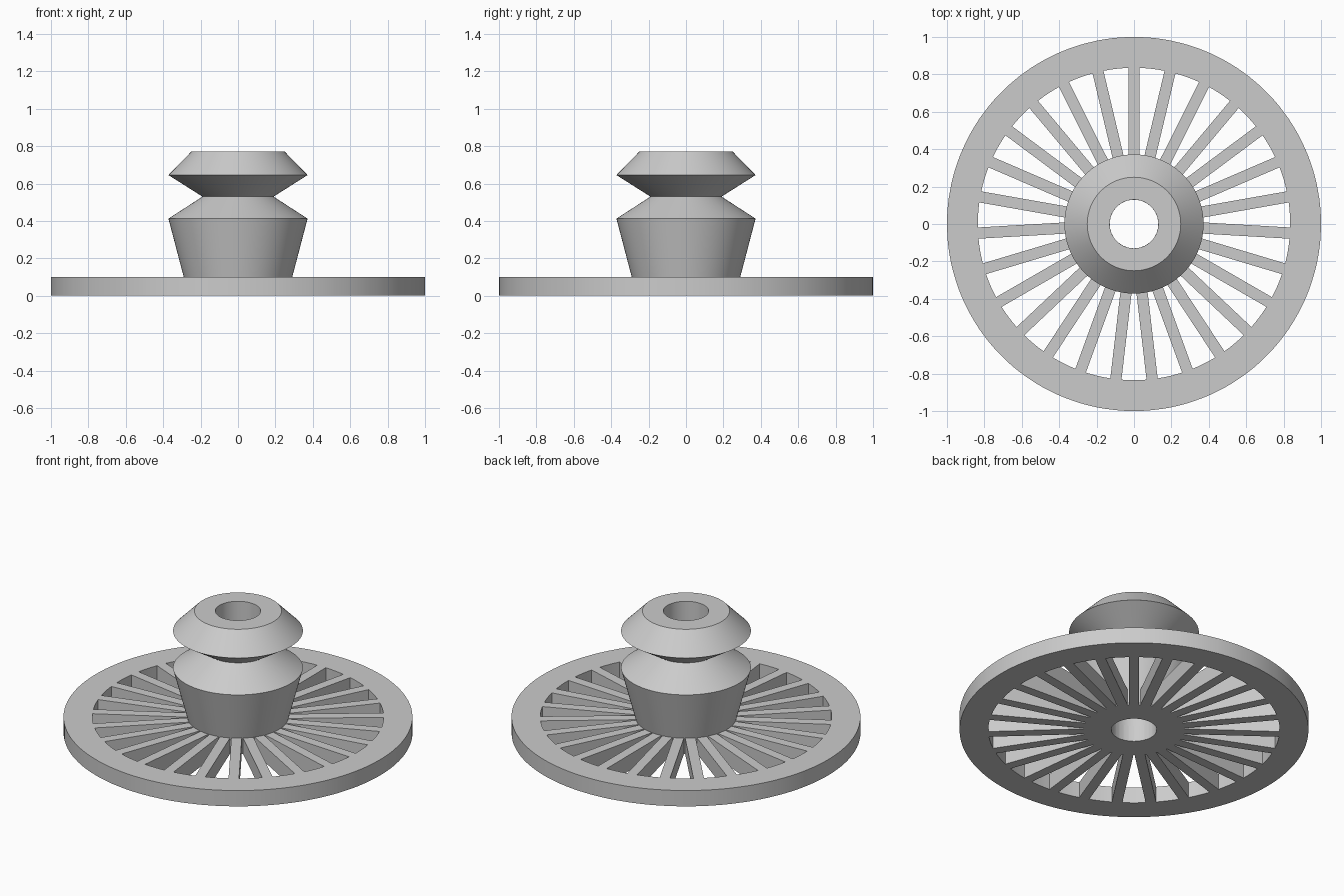
import bpy, bmesh
from math import sin, cos, asin, pi, tau, radians

if "Cube" in bpy.data.objects:
    bpy.data.objects.remove(bpy.data.objects["Cube"])

SPOKES = 27
BORE, HUB, RIM_IN, RIM_OUT = 0.13, 0.29, 0.835, 1.0
HALF_WIDTH = 0.03
THICKNESS = 0.1
ARC = 4            # divisions across each window

grey = bpy.data.materials.new("light_grey")
grey.use_nodes = True
colour = (0.6, 0.6, 0.6, 1)
grey.diffuse_color = colour
grey.node_tree.nodes["Principled BSDF"].inputs["Base Color"].default_value = colour


def finish(bm, name):
    bmesh.ops.recalc_face_normals(bm, faces=bm.faces)
    mesh = bpy.data.meshes.new(name)
    bm.to_mesh(mesh)
    bm.free()
    mesh.materials.append(grey)
    obj = bpy.data.objects.new(name, mesh)
    bpy.context.collection.objects.link(obj)
    bpy.ops.object.select_all(action="DESELECT")
    obj.select_set(True)
    bpy.context.view_layer.objects.active = obj
    bpy.ops.object.shade_smooth_by_angle(angle=radians(25))
    return obj


def ring(bm, radius, spoke_radius):
    """Circle whose columns line up with the parallel sides of the spokes."""
    half = asin(HALF_WIDTH / spoke_radius)
    step = tau / SPOKES
    verts = []
    for k in range(SPOKES):
        for j in range(ARC + 1):
            a = pi / 2 + k * step - half
            if j:
                a += 2 * half + (step - 2 * half) * (j - 1) / ARC
            verts.append(bm.verts.new((radius * cos(a), radius * sin(a), 0)))
    return verts


# Spoked wheel: rim, parallel-sided spokes and central disc in one plate
bm = bmesh.new()
rings = [ring(bm, BORE, HUB), ring(bm, HUB, HUB),
         ring(bm, RIM_IN, RIM_IN), ring(bm, RIM_OUT, RIM_IN)]
count = len(rings[0])
for band, (inner, outer) in enumerate(zip(rings, rings[1:])):
    for i in range(count):
        if band == 1 and i % (ARC + 1):
            continue                      # leave the windows open
        n = (i + 1) % count
        bm.faces.new((inner[i], outer[i], outer[n], inner[n]))
top = bmesh.ops.extrude_face_region(bm, geom=bm.faces[:])["geom"]
bmesh.ops.translate(bm, vec=(0, 0, THICKNESS),
                    verts=[v for v in top if isinstance(v, bmesh.types.BMVert)])
finish(bm, "spoked_wheel")

# Hub: turned profile with a V groove and a bore through the middle
profile = [(BORE, THICKNESS), (HUB, THICKNESS), (0.372, 0.412), (0.19, 0.53),
           (0.372, 0.645), (0.25, 0.77), (BORE, 0.77)]
bm = bmesh.new()
points = [bm.verts.new((r, 0, z)) for r, z in profile]
edges = [bm.edges.new(pair) for pair in zip(points, points[1:] + points[:1])]
bmesh.ops.spin(bm, geom=points + edges, cent=(0, 0, 0), axis=(0, 0, 1),
               angle=tau, steps=96, use_merge=True)
bmesh.ops.remove_doubles(bm, verts=bm.verts, dist=0.0001)
finish(bm, "grooved_hub")
